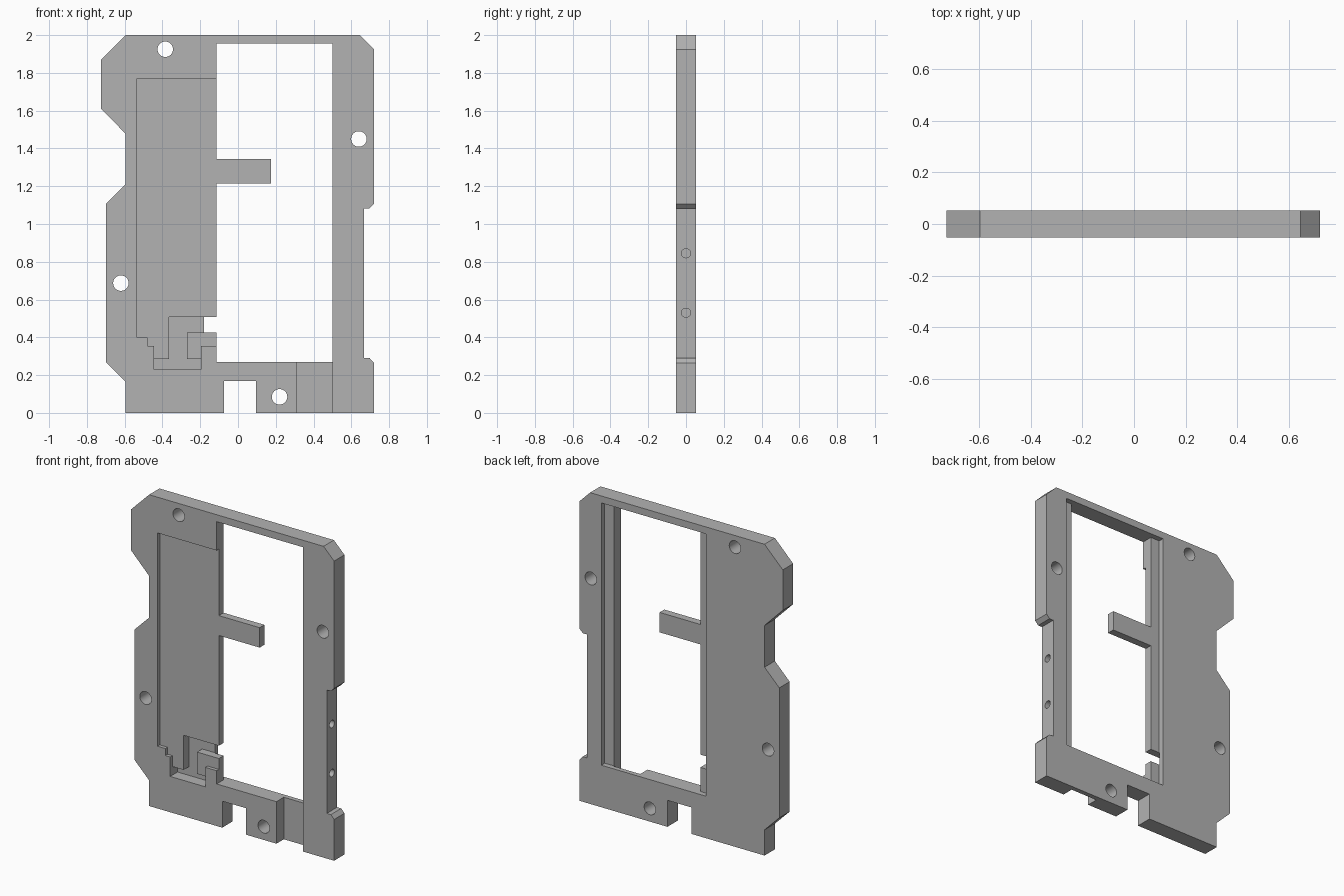
import bpy, bmesh, math
from mathutils import Matrix, Vector

cube = bpy.data.objects.get("Cube")
if cube:
    bpy.data.objects.remove(cube, do_unlink=True)

HALF = 0.0525       # half the plate thickness
POCKET_Y = -0.03    # floor of the front pocket
LEDGE_Y = 0.018     # floor of the rear rebate
DEEP_Y = 0.022      # floor of the deep front cuts

grey = bpy.data.materials.new("plain grey")
grey.use_nodes = True
colour = (0.45, 0.45, 0.45, 1)
grey.diffuse_color = colour
grey.node_tree.nodes["Principled BSDF"].inputs["Base Color"].default_value = colour


def add_object(name, bm):
    bmesh.ops.recalc_face_normals(bm, faces=bm.faces)
    mesh = bpy.data.meshes.new(name)
    bm.to_mesh(mesh)
    bm.free()
    mesh.materials.append(grey)
    obj = bpy.data.objects.new(name, mesh)
    bpy.context.collection.objects.link(obj)
    return obj


def prism(name, outline, front, back):
    """Extrude an (x, z) outline from y = front to y = back."""
    bm = bmesh.new()
    face = bm.faces.new([bm.verts.new((x, front, z)) for x, z in outline])
    moved = bmesh.ops.extrude_face_region(bm, geom=[face])["geom"]
    verts = [v for v in moved if isinstance(v, bmesh.types.BMVert)]
    bmesh.ops.translate(bm, verts=verts, vec=(0, back - front, 0))
    return add_object(name, bm)


def rect(x0, x1, z0, z1):
    return [(x0, z0), (x1, z0), (x1, z1), (x0, z1)]


def drill(name, centre, radius, length, axis):
    bm = bmesh.new()
    turn = Matrix.Rotation(math.pi / 2, 4, axis)
    bmesh.ops.create_cone(bm, cap_ends=True, segments=32, radius1=radius, radius2=radius,
                          depth=length, matrix=Matrix.Translation(Vector(centre)) @ turn)
    return add_object(name, bm)


# Plate with chamfered corners, side notches and a bottom slot
plate = prism("frame_plate", [
    (-0.595, 0), (-0.075, 0), (-0.075, 0.17), (0.095, 0.17), (0.095, 0), (0.72, 0),
    (0.72, 0.265), (0.697, 0.29), (0.668, 0.29), (0.668, 1.083), (0.697, 1.083),
    (0.72, 1.107), (0.72, 1.925), (0.645, 2), (-0.595, 2), (-0.725, 1.87),
    (-0.725, 1.61), (-0.595, 1.478), (-0.595, 1.21), (-0.7, 1.105),
    (-0.7, 0.27), (-0.595, 0.165)], -HALF, HALF)

cutters = [
    # Window, leaving a tab that sticks in from the side
    prism("window_cutter", [
        (-0.115, 0.27), (0.5, 0.27), (0.5, 1.955), (-0.115, 1.955), (-0.115, 1.343),
        (0.175, 1.343), (0.175, 1.215), (-0.115, 1.215)], -0.1, 0.1),
    # Wider rebate around the window at the back
    prism("rebate_cutter", rect(-0.18, 0.565, 0.27, 1.955), LEDGE_Y, 0.1),
    # Shallow stepped pocket in the front, also thinning the tab
    prism("pocket_cutter", [
        (-0.535, 0.4), (-0.48, 0.4), (-0.48, 0.355), (-0.445, 0.355), (-0.445, 0.26),
        (-0.195, 0.26), (-0.195, 0.355), (0.3, 0.355), (0.3, 1.77), (-0.535, 1.77)],
        -0.1, POCKET_Y),
    # Deep channel around the small island
    prism("channel_cutter", [
        (-0.445, 0.23), (-0.195, 0.23), (-0.195, 0.285), (-0.27, 0.285), (-0.27, 0.425),
        (0, 0.425), (0, 0.507), (-0.365, 0.507), (-0.365, 0.285), (-0.445, 0.285)],
        -0.1, DEEP_Y),
    # Open recess in the lower front
    prism("lower_recess_cutter", rect(0.31, 0.5, -0.1, 0.3), -0.1, DEEP_Y),
]
# Screw holes through the plate and blind holes in the side edge
for x, z in [(-0.385, 1.925), (0.64, 1.45), (-0.62, 0.687), (0.22, 0.085)]:
    cutters.append(drill("screw_hole_cutter", (x, 0, z), 0.041, 0.3, 'X'))
for z in (0.845, 0.53):
    cutters.append(drill("side_hole_cutter", (0.66, 0, z), 0.024, 0.16, 'Y'))

for cutter in cutters:
    cutter.hide_render = True
    mod = plate.modifiers.new(cutter.name, 'BOOLEAN')
    mod.operation = 'DIFFERENCE'
    mod.solver = 'EXACT'
    mod.object = cutter

# Bake the cuts and drop the cutters
bpy.context.view_layer.update()
graph = bpy.context.evaluated_depsgraph_get()
result = bpy.data.meshes.new_from_object(plate.evaluated_get(graph))
plate.modifiers.clear()
plate.data = result
for cutter in cutters:
    bpy.data.objects.remove(cutter, do_unlink=True)

bpy.context.view_layer.objects.active = plate
plate.select_set(True)
bpy.ops.object.shade_smooth_by_angle(angle=math.radians(30))
